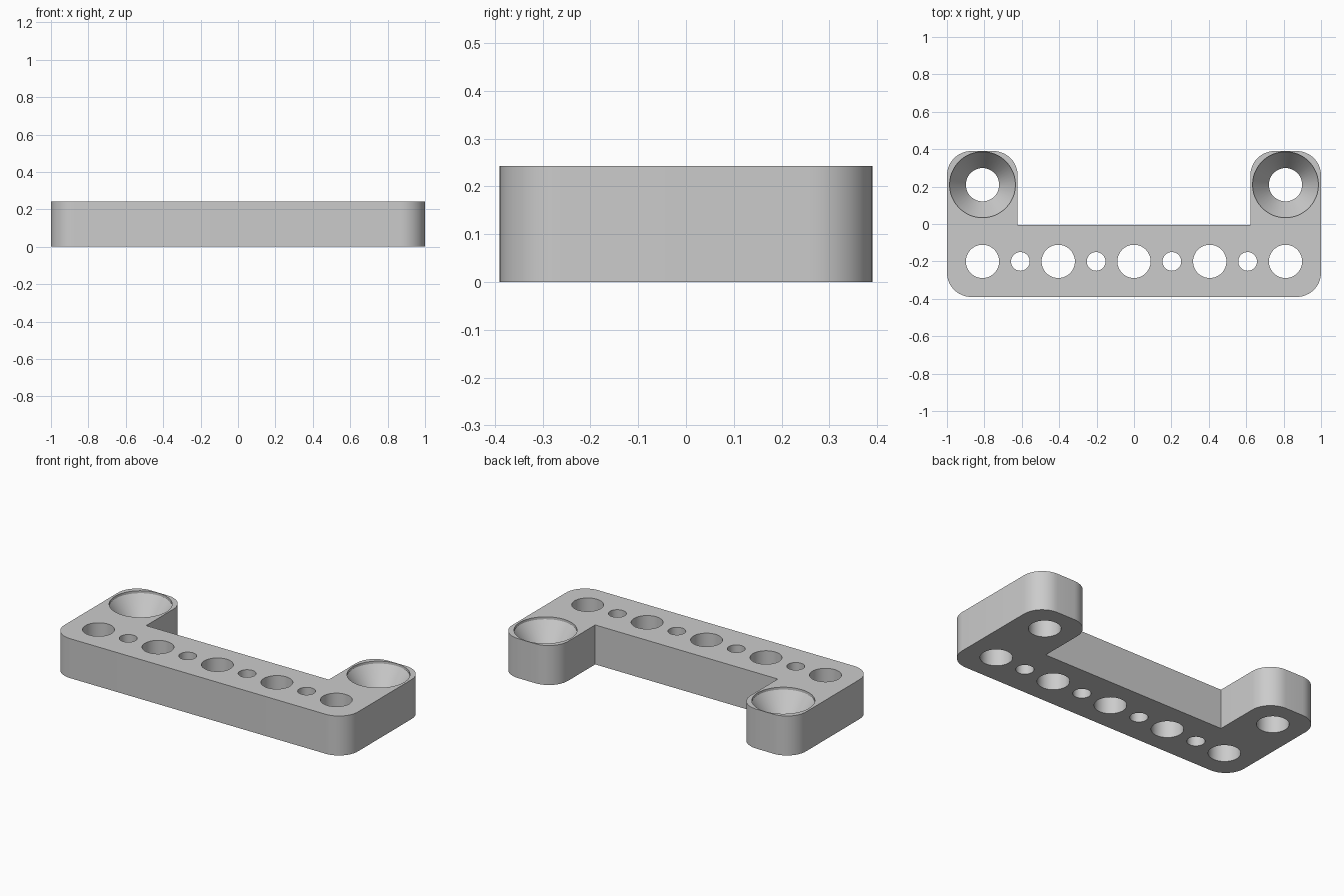
import bpy, bmesh
from math import cos, sin, pi, radians

cube = bpy.data.objects.get("Cube")
if cube:
    bpy.data.objects.remove(cube, do_unlink=True)

HEIGHT = 0.243
HALF_X, HALF_Y = 1.0, 0.39
ARM_X, INNER_Y = 0.622, -0.005
CORNER = 0.13
PITCH = 0.2025
ROW_Y, MOUNT_Y = -0.2, 0.21
BIG, SMALL, SINK = 0.089, 0.05, 0.176

grey = bpy.data.materials.new("plain grey")
grey.use_nodes = True
colour = (0.6, 0.6, 0.6, 1)
grey.diffuse_color = colour
grey.node_tree.nodes["Principled BSDF"].inputs["Base Color"].default_value = colour


def make_object(name, bm):
    bmesh.ops.recalc_face_normals(bm, faces=bm.faces)
    mesh = bpy.data.meshes.new(name)
    bm.to_mesh(mesh)
    bm.free()
    mesh.materials.append(grey)
    obj = bpy.data.objects.new(name, mesh)
    bpy.context.collection.objects.link(obj)
    return obj


def arc(cx, cy, start, steps=12):
    """Quarter turn of a rounded corner, counter-clockwise."""
    angles = [start + pi / 2 * i / steps for i in range(steps + 1)]
    return [(cx + CORNER * cos(a), cy + CORNER * sin(a)) for a in angles]


def add_bore(bm, x, y, profile, sides=48):
    """Closed turned solid from (radius, z) pairs, bottom to top."""
    rings = [[bm.verts.new((x + r * cos(2 * pi * i / sides),
                            y + r * sin(2 * pi * i / sides), z))
              for i in range(sides)] for r, z in profile]
    for low, high in zip(rings, rings[1:]):
        for i in range(sides):
            j = (i + 1) % sides
            bm.faces.new((low[i], low[j], high[j], high[i]))
    bm.faces.new(rings[0][::-1])
    bm.faces.new(rings[-1])


# U-shaped bracket body: right half of the outline, mirrored
ox, oy = HALF_X - CORNER, HALF_Y - CORNER
half = (arc(ox, -oy, -pi / 2) + arc(ox, oy, 0)
        + arc(ARM_X + CORNER, oy, pi / 2) + [(ARM_X, INNER_Y)])
outline = half + [(-x, y) for x, y in reversed(half)]
bm = bmesh.new()
base = bm.faces.new([bm.verts.new((x, y, 0)) for x, y in outline])
top = bmesh.ops.extrude_face_region(bm, geom=[base])["geom"]
bmesh.ops.translate(bm, vec=(0, 0, HEIGHT),
                    verts=[v for v in top if isinstance(v, bmesh.types.BMVert)])
bracket = make_object("bracket_body", bm)

# Row of alternating large and small through holes
bm = bmesh.new()
for i in range(-4, 5):
    r = SMALL if i % 2 else BIG
    add_bore(bm, i * PITCH, ROW_Y, [(r, -0.1), (r, HEIGHT + 0.1)])

# Countersunk mounting holes in the two arms
for side in (-1, 1):
    add_bore(bm, side * 4 * PITCH, MOUNT_Y,
             [(BIG, -0.1), (BIG, HEIGHT - 0.14), (SINK, HEIGHT - 0.015),
              (SINK, HEIGHT + 0.1)])
cutter = make_object("hole_cutter", bm)
cutter.hide_render = True
cutter.hide_viewport = True

# Cut the holes, then drop the cutter
cut = bracket.modifiers.new("holes", "BOOLEAN")
cut.operation = "DIFFERENCE"
cut.solver = "EXACT"
cut.object = cutter
bpy.context.view_layer.update()
graph = bpy.context.evaluated_depsgraph_get()
bracket.data = bpy.data.meshes.new_from_object(bracket.evaluated_get(graph))
bracket.modifiers.clear()
bpy.data.objects.remove(cutter, do_unlink=True)

# Smooth curved walls, crisp edges
bpy.ops.object.select_all(action="DESELECT")
bracket.select_set(True)
bpy.context.view_layer.objects.active = bracket
bpy.ops.object.shade_smooth_by_angle(angle=radians(25))
